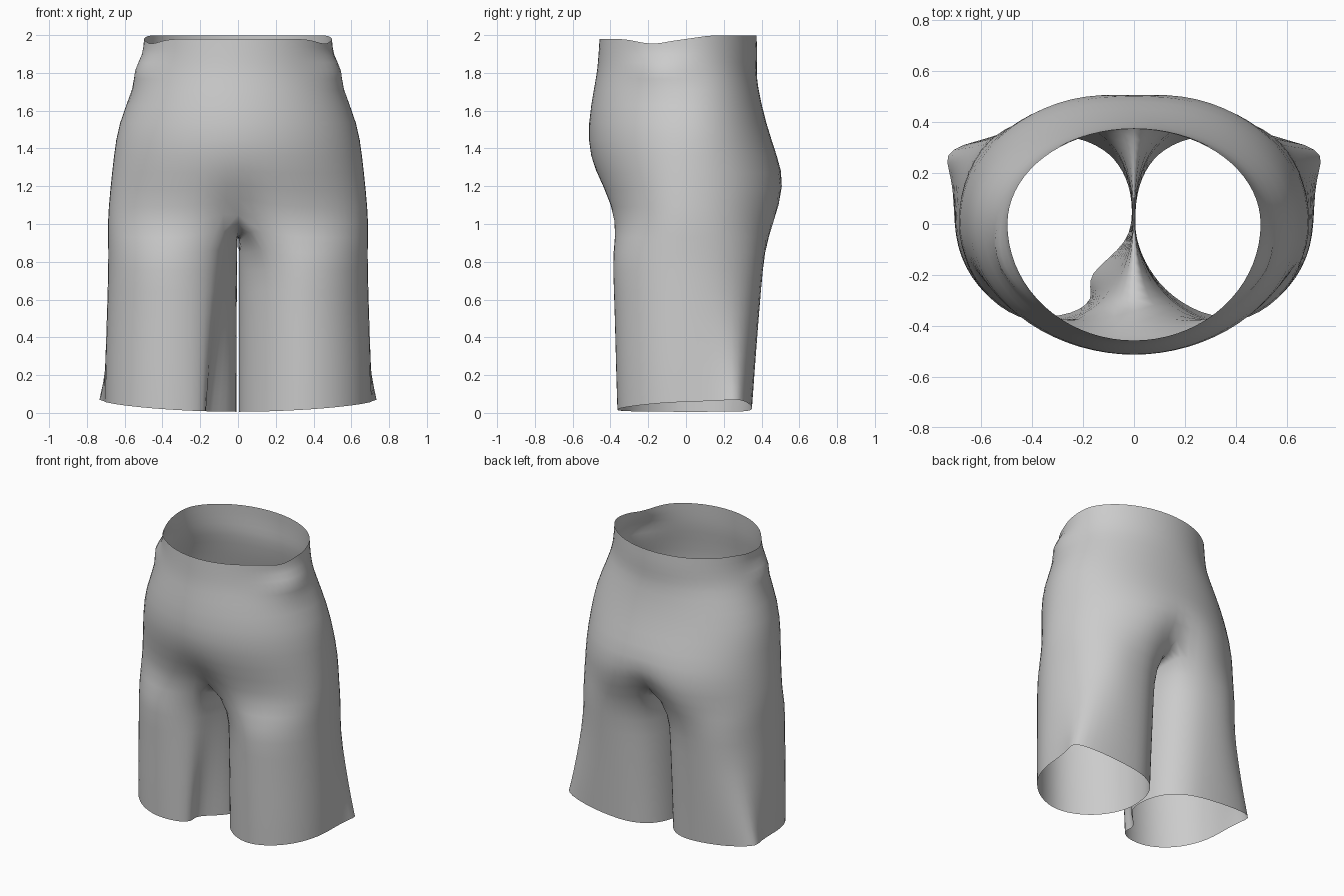
import bpy, bmesh
from math import sin, cos, pi, radians, exp, copysign

if "Cube" in bpy.data.objects:
    bpy.data.objects.remove(bpy.data.objects["Cube"])

OUT, INN = 18, 10          # segments on outer arc and on inner thigh


def spow(v, n):
    return copysign(abs(v) ** (2 / n), v)


# Torso half rings: z, half width, front y, back y, front/back squareness, centre lift, recess
torso = [
    (1.98, 0.50, -0.46, 0.375, 2.0, 2.0, 0.00, 0.00),
    (1.90, 0.505, -0.465, 0.38, 2.0, 2.0, 0.00, 0.00),
    (1.81, 0.525, -0.472, 0.375, 2.0, 2.0, 0.00, 0.00),
    (1.73, 0.55, -0.487, 0.38, 2.0, 2.1, 0.00, 0.00),
    (1.53, 0.638, -0.522, 0.425, 1.95, 2.1, 0.00, 0.00),
    (1.36, 0.66, -0.515, 0.485, 1.95, 2.1, 0.00, 0.00),
    (1.18, 0.68, -0.45, 0.54, 2.0, 2.1, 0.02, 0.02),
    (1.00, 0.695, -0.395, 0.50, 2.1, 2.2, 0.09, 0.14),
]
# Leg rings: z, inner x, outer x, front y, back y
legs = [
    (0.86, 0.004, 0.688, -0.395, 0.42),
    (0.65, 0.003, 0.693, -0.385, 0.40),
    (0.40, 0.003, 0.70, -0.378, 0.38),
    (0.20, 0.003, 0.705, -0.373, 0.365),
    (0.01, 0.003, 0.705, -0.367, 0.352),
]


def torso_point(ring, th):
    z, a, yf, yb, nf, nb, lift, recess = ring
    n = nb if th > 0 else nf
    x = a * spow(cos(th), n) if abs(th) < pi / 2 - 1e-6 else 0.0
    y = (yb if th > 0 else -yf) * spow(sin(th), n)
    mid = exp(-(x / 0.14) ** 2)
    z += lift * mid
    y *= 1 - recess * mid
    # pinched fold at the hip, dip in the waistband
    fold = 0.055 * exp(-((ring[0] - 1.81) / 0.04) ** 2) * exp(-((th + 0.3) / 0.3) ** 2)
    x, y = x * (1 + fold / 0.5), y * (1 + fold / 0.5)
    if ring[0] > 1.95:
        z += 0.018 * min(1, 3 * sin(th)) * (th > 0) - 0.03 * exp(-((th + 0.4) / 0.22) ** 2)
    return x, y, z


def leg_point(ring, t, side):
    z, xi, xo, yf, yb = ring
    c, r = (xi + xo) / 2, (xo - xi) / 2
    low = max(0, 1 - z / 0.6)
    if sin(t) > 0:                                              # back: squarer at outer hem
        n = 2.2 + 0.8 * low if cos(t) > 0 else 2.5
    else:                                                       # front: rounder, slanted inseam
        n = 1.95 if cos(t) > 0 else 1.8 + 0.3 * (side < 0)
    x = c + r * spow(cos(t), n)
    y = (yb if sin(t) > 0 else -yf) * spow(sin(t), n)
    x += 0.11 * low * exp(-((t - radians(48)) / 0.4) ** 2)      # flared hem corner
    if side < 0:                                                # one inseam folds outwards
        x += 0.12 * max(0, 1 - z / 0.9) * exp(-((t - radians(212)) / 0.3) ** 2)
        x += 0.12 * max(0, 1 - z / 0.9) * exp(-((t + 2 * pi - radians(212)) / 0.3) ** 2)
    if z < 0.05:
        z = 0.006 + 0.07 * (x / 0.75) ** 2 * (0.85 + 0.4 * y)
    return x, y, z


bm = bmesh.new()
for side in (1, -1):
    def add(p):
        return bm.verts.new((side * p[0], p[1], p[2]))

    def bridge(a, b, closed):
        n = len(a)
        for i in range(n if closed else n - 1):
            j = (i + 1) % n
            f = (a[i], b[i], b[j], a[j])
            bm.faces.new(f if side > 0 else f[::-1])

    # seat and hips
    rows = [[add(torso_point(r, -pi / 2 + pi * i / OUT)) for i in range(OUT + 1)]
            for r in torso]
    for a, b in zip(rows, rows[1:]):
        bridge(a, b, False)
    # crotch seam from back centre to front centre
    arc = rows[-1]
    back, front = arc[-1].co.copy(), arc[0].co.copy()
    seam = []
    for i in range(1, INN):
        y = back.y + (front.y - back.y) * i / INN
        end = back if y > 0 else front
        seam.append(add((0, y, 0.97 + (end.z - 0.97) * (y / end.y) ** 2)))
    prev = arc + seam
    # leg tube
    lim = radians(128)
    angles = [-lim + 2 * lim * i / OUT for i in range(OUT + 1)]
    angles += [lim + (2 * pi - 2 * lim) * i / INN for i in range(1, INN)]
    for r in legs:
        ring = [add(leg_point(r, t, side)) for t in angles]
        bridge(prev, ring, True)
        prev = ring

# join the halves only along the centre seam
bmesh.ops.remove_doubles(bm, verts=[v for v in bm.verts if abs(v.co.x) < 1e-5], dist=1e-4)
bmesh.ops.recalc_face_normals(bm, faces=bm.faces)
mesh = bpy.data.meshes.new("shorts")
bm.to_mesh(mesh)
bm.free()
shorts = bpy.data.objects.new("shorts", mesh)
bpy.context.collection.objects.link(shorts)
for p in mesh.polygons:
    p.use_smooth = True
sub = shorts.modifiers.new("soften", 'SUBSURF')
sub.levels = sub.render_levels = 1
